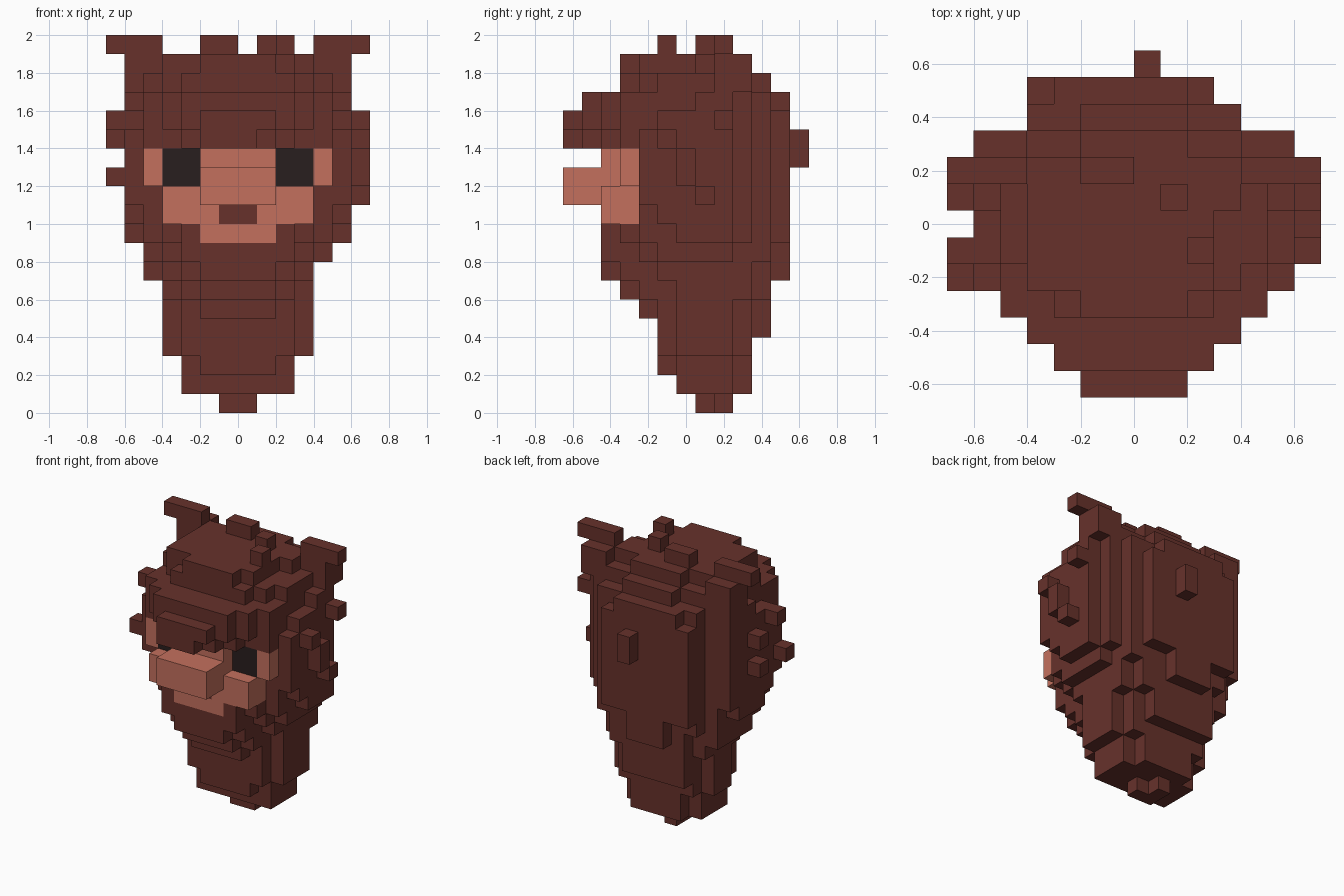
import bpy
import bmesh

if "Cube" in bpy.data.objects:
    bpy.data.objects.remove(bpy.data.objects["Cube"], do_unlink=True)

UNIT = 0.1
owner = {}


def material(name, colour):
    mat = bpy.data.materials.new(name)
    mat.use_nodes = True
    mat.diffuse_color = (*colour, 1)
    mat.node_tree.nodes["Principled BSDF"].inputs["Base Color"].default_value = (*colour, 1)
    return mat


def block(part, x0, x1, y0, y1, z0, z1):
    """Fill a box of cells for a part; cells already taken are kept."""
    for x in range(x0, x1):
        for y in range(y0, y1):
            for z in range(z0, z1):
                owner.setdefault((x, y, z), part)


def centred(part, half, y0, y1, z0, z1):
    """A box of cells that is symmetric about the middle."""
    block(part, -half, half, y0, y1, z0, z1)


def pair(part, x0, x1, y0, y1, z0, z1):
    """The same box on the left and on the right."""
    block(part, x0, x1, y0, y1, z0, z1)
    block(part, -x1, -x0, y0, y1, z0, z1)


def curl(x, y, z, height=1):
    """One stray cell of hair standing off the head."""
    block("hair", x, x + 1, y, y + 1, z, z + height)


def build(part, mat):
    """Make one mesh from the outer cell sides of a part."""
    bm = bmesh.new()
    corners = {}

    def corner(p):
        if p not in corners:
            x, y, z = p
            corners[p] = bm.verts.new((x * UNIT, (y + 0.5) * UNIT, z * UNIT))
        return corners[p]

    for cell, name in owner.items():
        if name != part:
            continue
        for axis in range(3):
            u, v = (axis + 1) % 3, (axis + 2) % 3
            for side in (0, 1):
                near = list(cell)
                near[axis] += 2 * side - 1
                if tuple(near) in owner:
                    continue
                ring = []
                for du, dv in ((0, 0), (1, 0), (1, 1), (0, 1)):
                    p = list(cell)
                    p[axis] += side
                    p[u] += du
                    p[v] += dv
                    ring.append(corner(tuple(p)))
                bm.faces.new(ring if side else ring[::-1])
    mesh = bpy.data.meshes.new(part)
    bm.to_mesh(mesh)
    bm.free()
    mesh.materials.append(mat)
    bpy.context.collection.objects.link(bpy.data.objects.new(part, mesh))


# Face: eyes, mouth, nose, cheeks and chin
pair("eyes", 2, 4, -4, -3, 12, 14)
centred("mouth", 1, -5, -4, 10, 11)
centred("nose", 2, -7, -5, 11, 13)
centred("face", 2, -5, -3, 9, 14)
centred("face", 4, -5, -3, 10, 12)
pair("face", 4, 5, -4, -3, 12, 14)

# Head hair: crossed slabs that round off the corners
centred("hair", 6, -3, -2, 11, 15)
centred("hair", 6, -2, -1, 10, 16)
centred("hair", 6, -1, 2, 9, 16)
centred("hair", 5, -3, 3, 9, 17)
block("hair", -6, -4, 2, 3, 10, 17)
centred("hair", 4, -3, 4, 8, 17)

# Back panel with shorter edge strips
block("hair", -3, 2, 4, 5, 9, 17)
block("hair", -4, 3, 4, 5, 9, 16)
block("hair", -2, 1, 4, 5, 7, 9)

# Crown: stepped layers
centred("hair", 5, -2, 2, 17, 18)
centred("hair", 4, -3, 3, 17, 18)
centred("hair", 3, -4, 3, 17, 18)
centred("hair", 2, 3, 4, 17, 18)
block("hair", -4, 3, -3, 2, 18, 19)
block("hair", 3, 4, 0, 2, 18, 19)
centred("hair", 2, -4, 3, 18, 19)

# Fringe over the brow
centred("hair", 5, -4, -3, 14, 17)
centred("hair", 4, -5, -4, 15, 17)
centred("hair", 3, -6, -5, 15, 17)
centred("hair", 3, -5, -4, 14, 15)
centred("hair", 2, -6, -5, 14, 15)
centred("hair", 2, -7, -6, 15, 16)
block("hair", -2, 1, -7, -6, 14, 15)

# Side tufts on the crown
pair("hair", 4, 6, 0, 2, 16, 17)
pair("hair", 4, 6, 1, 3, 17, 19)
pair("hair", 4, 7, 1, 2, 19, 20)
block("hair", -2, 0, 1, 2, 19, 20)
curl(1, 0, 19)
curl(2, -2, 19)

# Stray curls on the sides and the back
curl(6, 1, 15)
curl(6, -2, 14)
curl(6, -1, 12, 2)
curl(6, 0, 11)
curl(-7, -3, 12)
curl(-7, -2, 15)
curl(-7, 0, 14)
curl(-7, 0, 12)
curl(0, 5, 13, 2)

# Beard: layers that narrow towards the tip
centred("beard", 3, -5, -3, 8, 10)
centred("beard", 4, -4, -3, 9, 10)
centred("beard", 5, -2, 2, 8, 9)
block("beard", -5, -4, -1, 3, 7, 9)
centred("beard", 2, -5, -4, 7, 8)
centred("beard", 3, -4, -3, 7, 8)
centred("beard", 2, -4, -3, 6, 7)
centred("beard", 3, -3, 4, 6, 8)
centred("beard", 4, -2, 3, 7, 9)
centred("beard", 4, -1, 3, 6, 7)
centred("beard", 2, -3, -2, 5, 6)
centred("beard", 3, -2, 3, 3, 6)
block("beard", -4, -3, 0, 2, 3, 6)
block("beard", 3, 4, -1, 2, 3, 6)
block("beard", -3, 2, 3, 4, 4, 6)
centred("beard", 2, -2, 3, 2, 3)
centred("beard", 3, -1, 2, 1, 3)
centred("beard", 2, -1, 3, 1, 2)
centred("beard", 1, 0, 1, 0, 1)
block("beard", -1, 0, 1, 2, 0, 1)

brown = material("dark brown hair", (0.135, 0.031, 0.024))
skin = material("warm skin", (0.55, 0.163, 0.111))
black = material("near black", (0.022, 0.013, 0.013))
for part, mat in (("hair", brown), ("beard", brown), ("mouth", brown),
                  ("face", skin), ("nose", skin), ("eyes", black)):
    build(part, mat)
